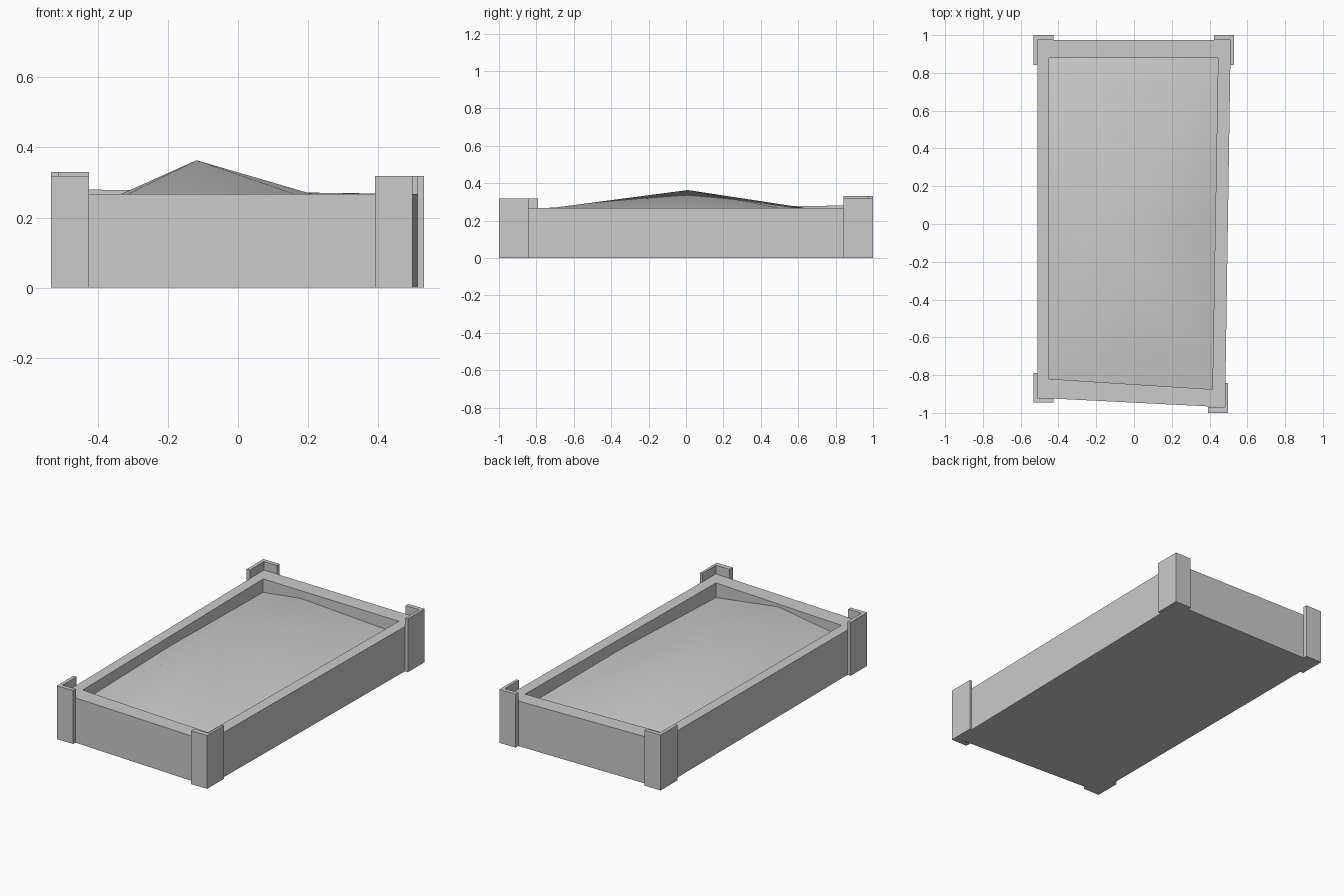
import bpy
import bmesh
from mathutils import Vector

cube = bpy.data.objects.get("Cube")
if cube:
    bpy.data.objects.remove(cube, do_unlink=True)

grey = bpy.data.materials.new("plain_grey")
grey.use_nodes = True
COLOUR = (0.6, 0.6, 0.6, 1)
grey.diffuse_color = COLOUR
grey.node_tree.nodes["Principled BSDF"].inputs["Base Color"].default_value = COLOUR


def finish(name, bm, smooth=False):
    bmesh.ops.recalc_face_normals(bm, faces=bm.faces)
    mesh = bpy.data.meshes.new(name)
    bm.to_mesh(mesh)
    bm.free()
    mesh.materials.append(grey)
    for face in mesh.polygons:
        face.use_smooth = smooth
    obj = bpy.data.objects.new(name, mesh)
    bpy.context.collection.objects.link(obj)
    return obj


# Slightly skewed frame: corners run back left, back right, front right, front left
outer = [(-0.512, 0.975), (0.512, 0.975), (0.482, -0.97), (-0.512, -0.92)]
inner = [(-0.45, 0.88), (0.445, 0.88), (0.415, -0.875), (-0.45, -0.82)]
rim = [0.28, 0.267, 0.267, 0.267]

bm = bmesh.new()
loops = [
    [bm.verts.new((x, y, 0)) for x, y in outer],
    [bm.verts.new((x, y, z)) for (x, y), z in zip(outer, rim)],
    [bm.verts.new((x, y, z)) for (x, y), z in zip(inner, rim)],
    [bm.verts.new((x, y, 0.02)) for x, y in inner],
]
for low, high in zip(loops, loops[1:]):
    for i in range(4):
        j = (i + 1) % 4
        bm.faces.new((low[i], low[j], high[j], high[i]))
bm.faces.new(loops[0])
bm.faces.new(loops[-1])
finish("bed_frame", bm)

# Mounded filling: a fan from the peak to the corners and edge points
edge = [
    (*inner[0], 0.20), (-0.2, 0.88, 0.23),
    (*inner[1], 0.19), (0.43, 0.0, 0.203),
    (*inner[2], 0.18), (-0.015, -0.848, 0.25),
    (*inner[3], 0.20), (-0.45, 0.01, 0.215),
]
bm = bmesh.new()
peak = bm.verts.new((-0.118, 0.01, 0.363))
ring = [bm.verts.new(p) for p in edge]
for i in range(len(ring)):
    bm.faces.new((ring[i], peak, ring[(i + 1) % len(ring)]))
mound = finish("mound", bm, smooth=True)
if sum((f.normal.z for f in mound.data.polygons)) < 0:
    mound.data.flip_normals()


# L-shaped corner brackets: outer corner, inner corner, arm ends, height
def bracket(name, out, inn, end, height):
    profile = [out, (end[0], out[1]), (end[0], inn[1]),
               inn, (inn[0], end[1]), (out[0], end[1])]
    bm = bmesh.new()
    face = bm.faces.new([bm.verts.new((x, y, 0)) for x, y in profile])
    top = bmesh.ops.extrude_face_region(bm, geom=[face], use_keep_orig=True)["geom"]
    verts = [v for v in top if isinstance(v, bmesh.types.BMVert)]
    bmesh.ops.translate(bm, verts=verts, vec=Vector((0, 0, height)))
    finish(name, bm)


bracket("back_left_bracket", (-0.533, 1), outer[0], (-0.425, 0.843), 0.33)
bracket("back_right_bracket", (0.53, 1), outer[1], (0.423, 0.843), 0.318)
bracket("front_right_bracket", (0.497, -1), outer[2], (0.391, -0.843), 0.318)
bracket("front_left_bracket", (-0.533, -0.945), outer[3], (-0.425, -0.79), 0.318)
